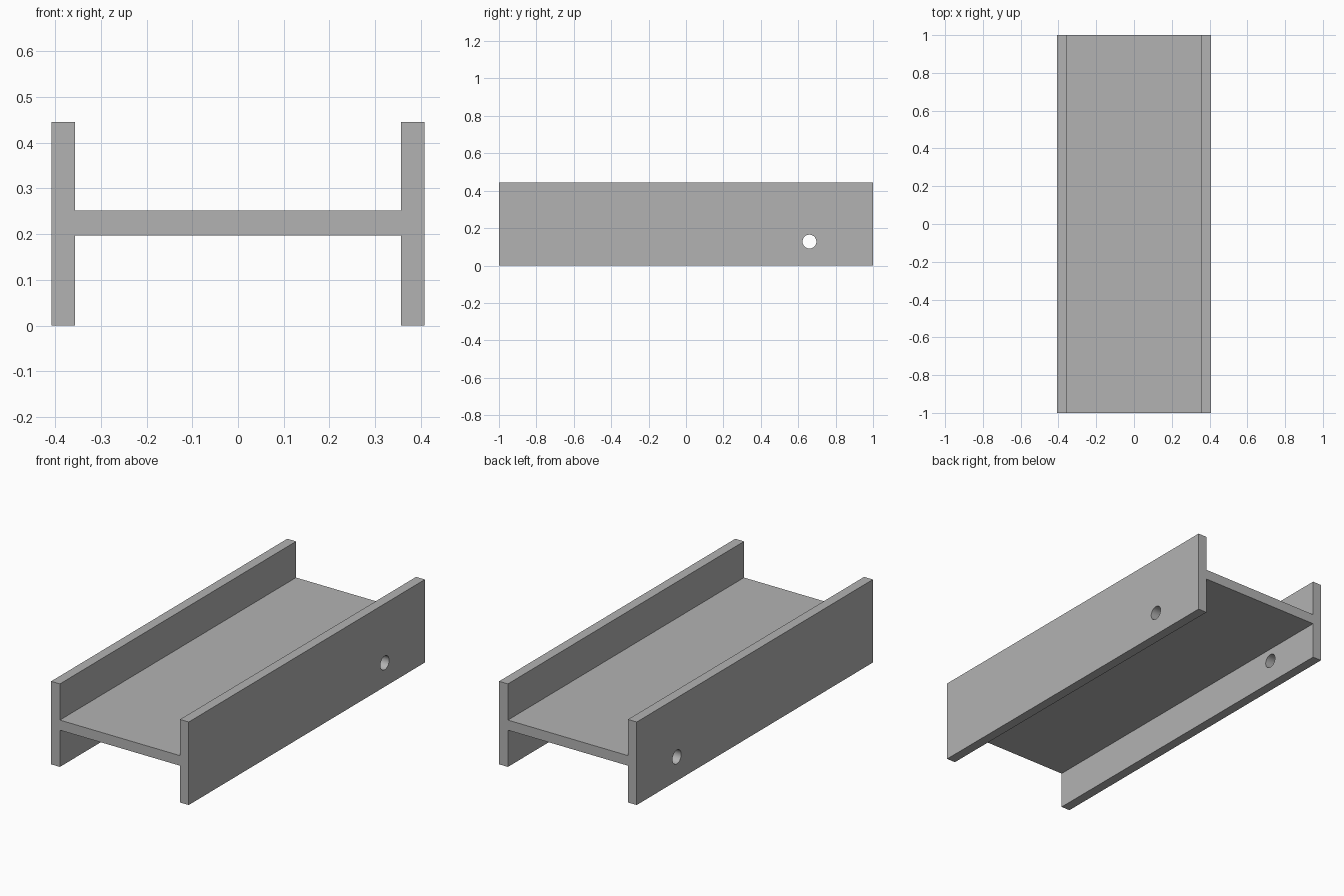
import bpy
import bmesh
import math

HALF_LENGTH = 1.0
HALF_WIDTH = 0.408
INNER = 0.356
HEIGHT = 0.445
WEB_LOW, WEB_HIGH = 0.197, 0.251
HOLE_Y, HOLE_Z, HOLE_RADIUS = 0.66, 0.128, 0.037

cube = bpy.data.objects.get("Cube")
if cube:
    bpy.data.objects.remove(cube, do_unlink=True)

# Plain steel grey
steel = bpy.data.materials.new("steel_grey")
steel.use_nodes = True
colour = (0.45, 0.45, 0.45, 1)
steel.diffuse_color = colour
steel.node_tree.nodes["Principled BSDF"].inputs["Base Color"].default_value = colour

# H-section profile: one half, then its mirror image
right_half = [(INNER, WEB_LOW), (INNER, 0), (HALF_WIDTH, 0),
              (HALF_WIDTH, HEIGHT), (INNER, HEIGHT), (INNER, WEB_HIGH)]
profile = right_half + [(-x, z) for x, z in reversed(right_half)]

# Beam: extrude the profile along its length
bm = bmesh.new()
face = bm.faces.new([bm.verts.new((x, -HALF_LENGTH, z)) for x, z in profile])
result = bmesh.ops.extrude_face_region(bm, geom=[face], use_keep_orig=True)
end_verts = [v for v in result["geom"] if isinstance(v, bmesh.types.BMVert)]
bmesh.ops.translate(bm, verts=end_verts, vec=(0, 2 * HALF_LENGTH, 0))
bmesh.ops.recalc_face_normals(bm, faces=bm.faces)
mesh = bpy.data.meshes.new("h_beam")
bm.to_mesh(mesh)
bm.free()
mesh.materials.append(steel)
beam = bpy.data.objects.new("h_beam", mesh)
bpy.context.collection.objects.link(beam)

# Round pin hole through both flanges, below the web
bpy.ops.mesh.primitive_cylinder_add(vertices=48, radius=HOLE_RADIUS, depth=1.2,
                                    location=(0, HOLE_Y, HOLE_Z),
                                    rotation=(0, math.pi / 2, 0))
cutter = bpy.context.object
cutter.name = "pin_hole_cutter"
cutter.hide_render = True
cutter.data.materials.append(steel)

bpy.ops.object.select_all(action="DESELECT")
beam.select_set(True)
bpy.context.view_layer.objects.active = beam
cut = beam.modifiers.new("pin_hole", "BOOLEAN")
cut.operation = "DIFFERENCE"
cut.solver = "EXACT"
cut.object = cutter
bpy.ops.object.modifier_apply(modifier=cut.name)
bpy.data.objects.remove(cutter, do_unlink=True)

# Smooth hole walls, sharp beam edges
bpy.ops.object.shade_smooth_by_angle(angle=math.radians(30))
